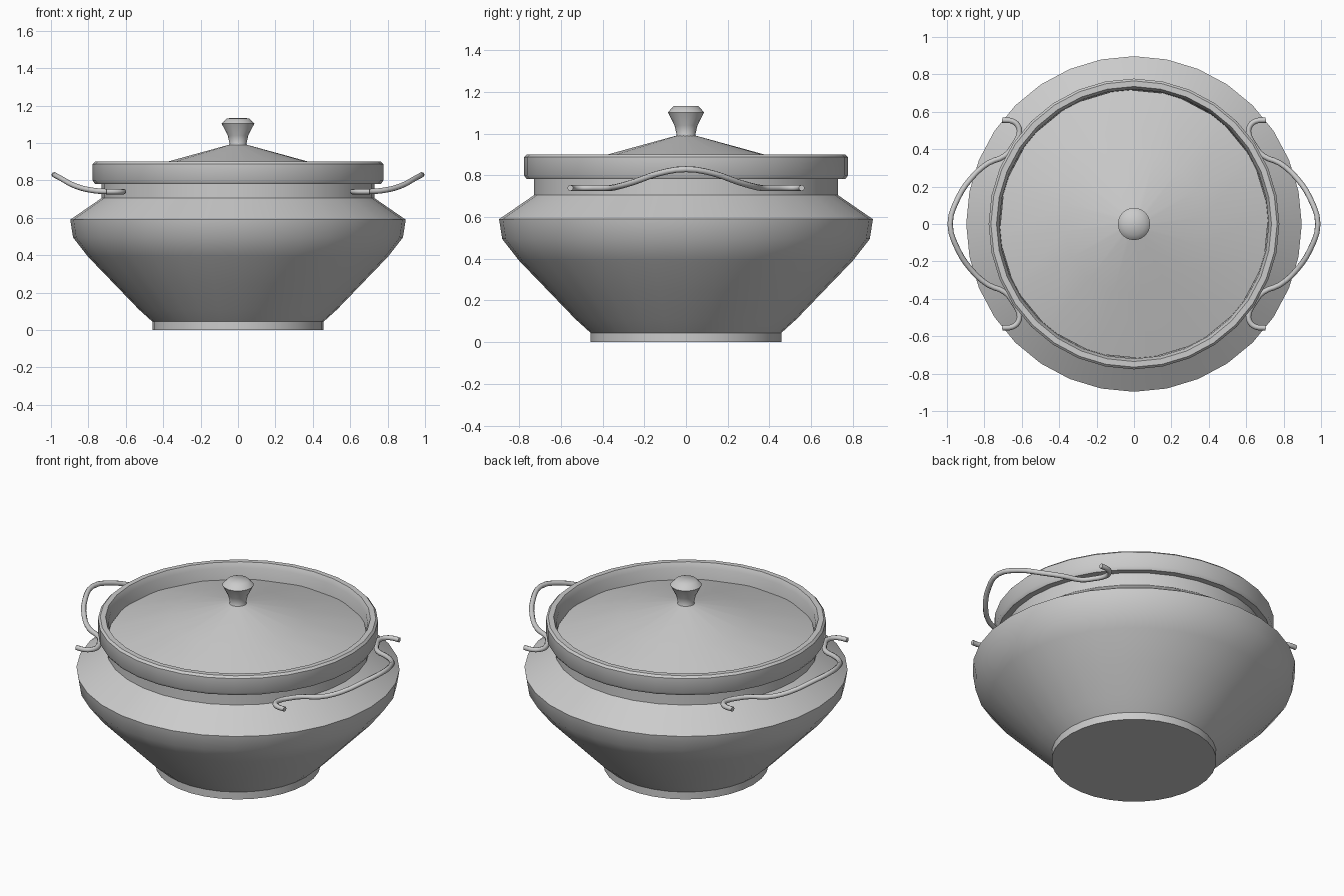
import bpy, bmesh, math
from mathutils import Vector

if "Cube" in bpy.data.objects:
    bpy.data.objects.remove(bpy.data.objects["Cube"], do_unlink=True)

grey = bpy.data.materials.new("light grey metal")
grey.use_nodes = True
COLOUR = (0.6, 0.6, 0.6, 1)
grey.diffuse_color = COLOUR
grey.node_tree.nodes["Principled BSDF"].inputs["Base Color"].default_value = COLOUR


def finish(ob, angle):
    ob.data.materials.append(grey)
    bpy.ops.object.select_all(action='DESELECT')
    ob.select_set(True)
    bpy.context.view_layer.objects.active = ob
    bpy.ops.object.shade_smooth_by_angle(angle=math.radians(angle))


def lathe(name, profile, sides, angle=40, turn=0):
    """Spin an (r, z) profile about z; points on the axis are merged."""
    bm = bmesh.new()
    verts = [bm.verts.new((r, 0, z)) for r, z in profile]
    edges = [bm.edges.new(pair) for pair in zip(verts, verts[1:])]
    bmesh.ops.spin(bm, geom=verts + edges, cent=(0, 0, 0), axis=(0, 0, 1),
                   angle=math.tau, steps=sides, use_duplicate=False)
    bmesh.ops.remove_doubles(bm, verts=bm.verts, dist=0.0005)
    bmesh.ops.recalc_face_normals(bm, faces=bm.faces)
    me = bpy.data.meshes.new(name)
    bm.to_mesh(me)
    bm.free()
    ob = bpy.data.objects.new(name, me)
    ob.rotation_euler.z = turn
    bpy.context.collection.objects.link(ob)
    finish(ob, angle)
    return ob


# Pot: foot, belly, neck, rolled rim and inner wall as one closed shell
lathe("pot_body", [
    (0, 0), (0.458, 0), (0.458, 0.045), (0.53, 0.11), (0.66, 0.245),
    (0.80, 0.39), (0.882, 0.495), (0.897, 0.59), (0.73, 0.705), (0.73, 0.782),
    (0.765, 0.782), (0.777, 0.80), (0.777, 0.888), (0.765, 0.9), (0.735, 0.9),
    (0.72, 0.87), (0.715, 0.71), (0.87, 0.58), (0.78, 0.40), (0.44, 0.06),
    (0, 0.06)], 32)

# Shallow conical lid, fewer sides than the pot
lathe("lid", [(0, 1.0), (0.05, 0.99), (0.38, 0.9), (0.725, 0.80),
              (0.71, 0.785), (0, 0.95)], 16, turn=0.1)

# Flared knob
lathe("lid_knob", [(0, 0.97), (0.055, 0.98), (0.045, 0.995), (0.055, 1.04),
                   (0.087, 1.103), (0.06, 1.132), (0, 1.134)], 16, 60)


# Wire handles: half a path, mirrored across y, for each side
HALF = [(0.705, 0.555, 0.74), (0.65, 0.55, 0.74), (0.62, 0.525, 0.74),
        (0.613, 0.485, 0.74), (0.645, 0.42, 0.74), (0.69, 0.365, 0.74),
        (0.78, 0.325, 0.747), (0.87, 0.245, 0.77), (0.945, 0.13, 0.81),
        (0.983, 0, 0.83)]


def handle(name, side):
    pts = [Vector((side * x, y, z)) for x, y, z in HALF]
    pts += [Vector((p.x, -p.y, p.z)) for p in reversed(pts[:-1])]
    cu = bpy.data.curves.new(name, 'CURVE')
    cu.dimensions = '3D'
    cu.bevel_depth = 0.0145
    cu.bevel_resolution = 2
    cu.resolution_u = 3
    cu.use_fill_caps = True
    sp = cu.splines.new('BEZIER')
    sp.bezier_points.add(len(pts) - 1)
    for bp, p in zip(sp.bezier_points, pts):
        bp.co = p
        bp.handle_left_type = bp.handle_right_type = 'AUTO'
    ob = bpy.data.objects.new(name, cu)
    bpy.context.collection.objects.link(ob)
    bpy.ops.object.select_all(action='DESELECT')
    ob.select_set(True)
    bpy.context.view_layer.objects.active = ob
    bpy.ops.object.convert(target='MESH')
    finish(bpy.context.object, 50)


handle("left_handle", 1)
handle("right_handle", -1)
